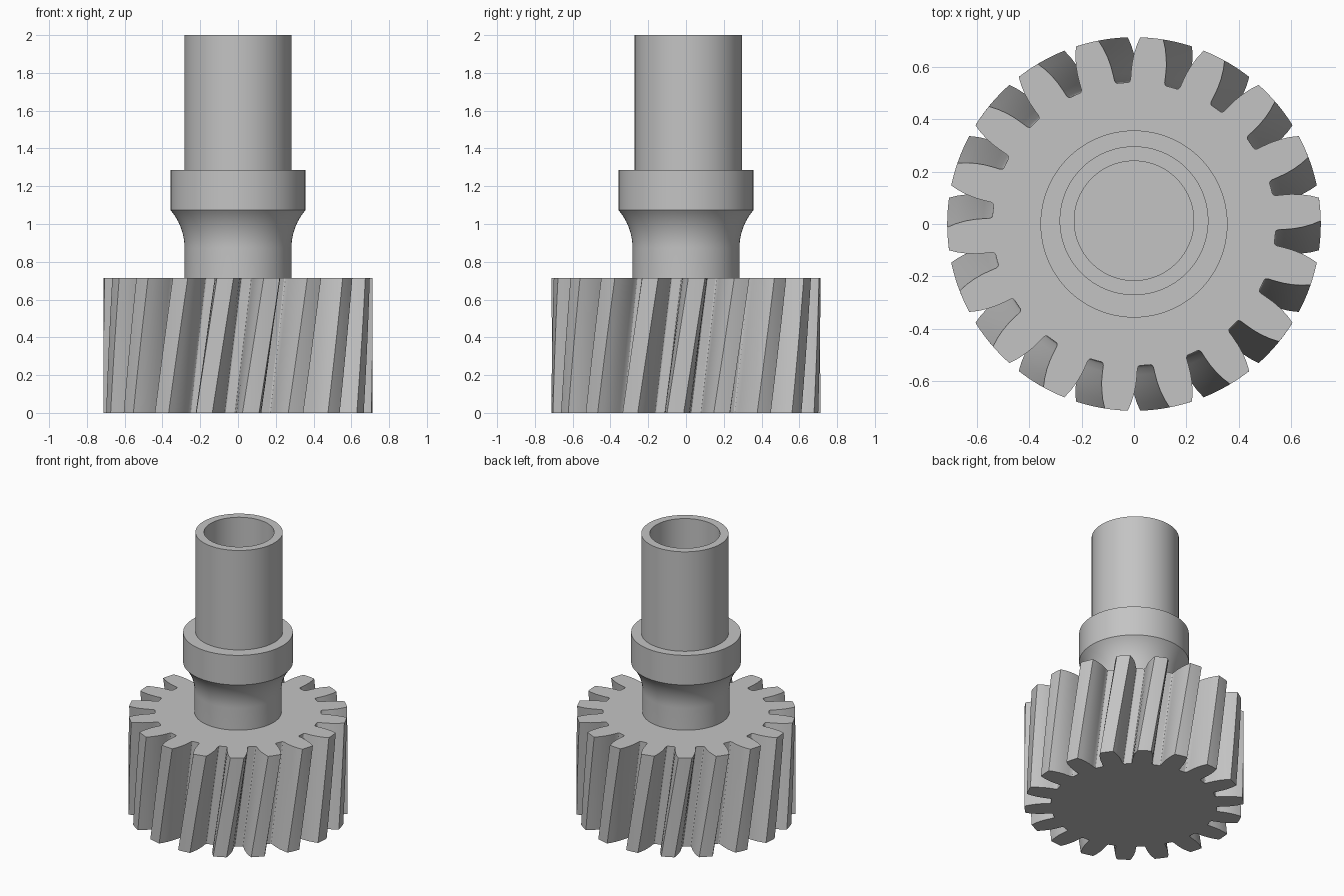
import bpy, bmesh, math

if "Cube" in bpy.data.objects:
    bpy.data.objects.remove(bpy.data.objects["Cube"])

steel = bpy.data.materials.new("grey steel")
steel.diffuse_color = (0.55, 0.55, 0.55, 1)
steel.use_nodes = True
steel.node_tree.nodes["Principled BSDF"].inputs["Base Color"].default_value = steel.diffuse_color


def finish(bm, name):
    bmesh.ops.recalc_face_normals(bm, faces=bm.faces)
    mesh = bpy.data.meshes.new(name)
    bm.to_mesh(mesh)
    bm.free()
    mesh.materials.append(steel)
    obj = bpy.data.objects.new(name, mesh)
    bpy.context.collection.objects.link(obj)
    bpy.ops.object.select_all(action='DESELECT')
    obj.select_set(True)
    bpy.context.view_layer.objects.active = obj
    bpy.ops.object.shade_smooth_by_angle(angle=math.radians(28))
    return obj


def bridge(bm, a, b):
    n = len(a)
    for i in range(n):
        bm.faces.new((a[i], a[(i + 1) % n], b[(i + 1) % n], b[i]))


def lathe(name, profile, y=0.0, cap=False, n=96):
    """Spin (radius, height) points round a vertical axis."""
    bm = bmesh.new()
    rings = [[bm.verts.new((r * math.cos(2 * math.pi * i / n),
                            y + r * math.sin(2 * math.pi * i / n), z))
              for i in range(n)] for r, z in profile]
    for a, b in zip(rings, rings[1:]):
        bridge(bm, a, b)
    if cap:
        bm.faces.new(rings[-1])
    return finish(bm, name)


# Helical gear: half of one gap as (radius, half angle in degrees)
TEETH, HEIGHT, TWIST = 18, 0.714, 4.55
flank = [(0.541, 2.3), (0.544, 2.8), (0.552, 3.2), (0.575, 3.4),
         (0.61, 3.8), (0.645, 4.45), (0.68, 5.35), (0.713, 6.45)]
gap = [(r, -a) for r, a in reversed(flank)] + flank
tip = [(0.713, a) for a in (8.2, 10.0, 11.8)]
outline = [(r, a + 10 + 20 * k) for k in range(TEETH) for r, a in gap + tip]

bm = bmesh.new()
layers = []
STEPS = 12
for s in range(STEPS + 1):
    t = s / STEPS
    turn = TWIST * (2 * t - 1)
    layers.append([bm.verts.new((r * math.cos(math.radians(a + turn)),
                                 r * math.sin(math.radians(a + turn)), HEIGHT * t))
                   for r, a in outline])
for lower, upper in zip(layers, layers[1:]):
    bridge(bm, lower, upper)
bm.faces.new(layers[0])
bm.faces.new(layers[-1])
finish(bm, "helical_gear")

# Neck flaring through a concave arc into the collar
R_NECK, R_COLLAR, Z_FLARE, Z_COLLAR, Z_TOP = 0.283, 0.357, 0.873, 1.073, 1.286
h, d = Z_COLLAR - Z_FLARE, R_COLLAR - R_NECK
arc_r = (h * h + d * d) / (2 * d)
end = math.asin(h / arc_r)
flare = [(R_NECK + arc_r * (1 - math.cos(end * i / 12)),
          Z_FLARE + arc_r * math.sin(end * i / 12)) for i in range(13)]
lathe("neck_and_collar", [(R_NECK, HEIGHT)] + flare + [(R_COLLAR, Z_TOP)], cap=True)

# Hollow shaft, set slightly off the gear axis
lathe("hollow_shaft", [(0.284, Z_TOP), (0.284, 2.0), (0.228, 2.0), (0.228, Z_TOP)], y=0.0125)
